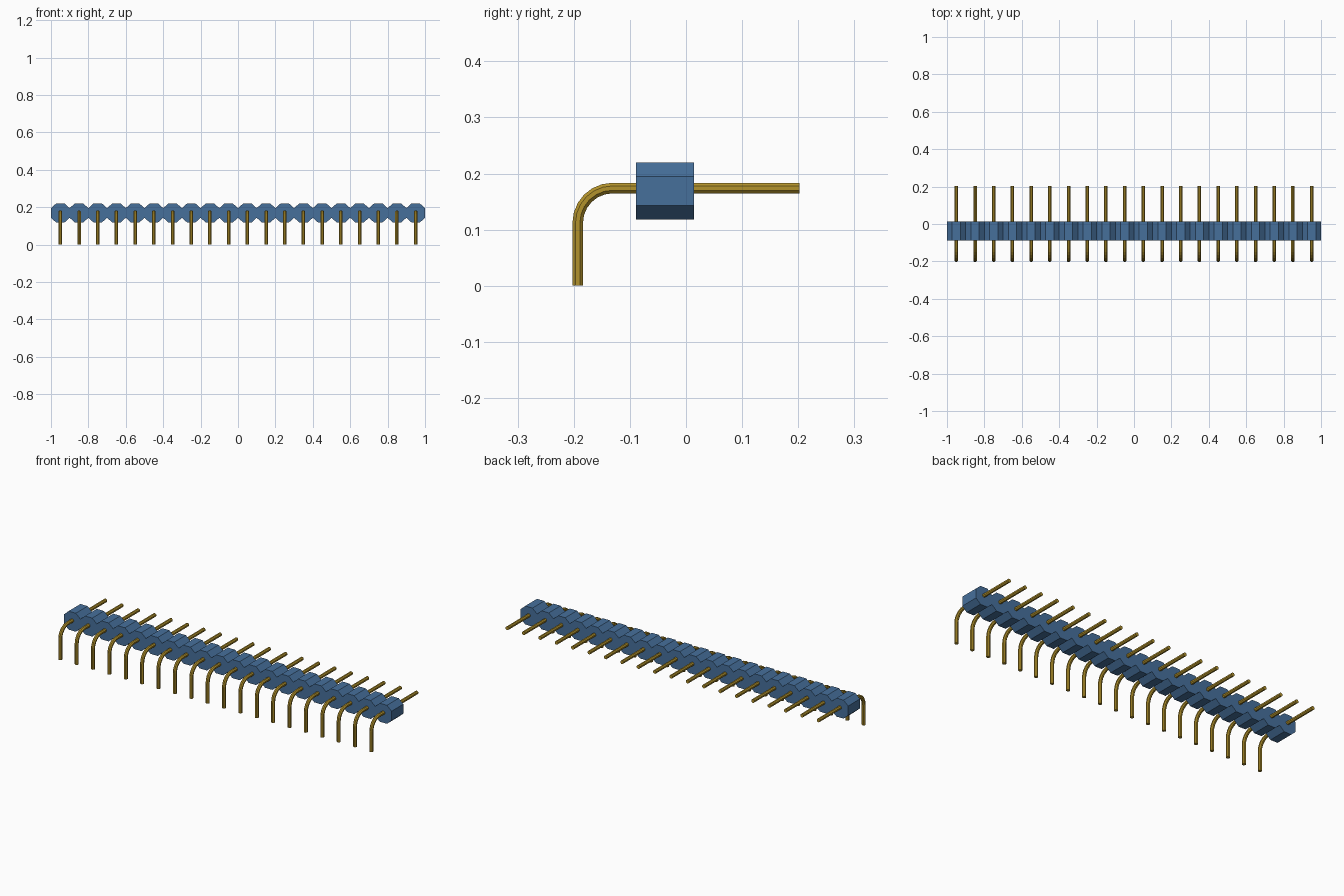
import bpy, bmesh, math
from mathutils import Vector

cube = bpy.data.objects.get("Cube")
if cube:
    bpy.data.objects.remove(cube, do_unlink=True)

COUNT, PITCH = 20, 0.1
CENTRES = [(i - (COUNT - 1) / 2) * PITCH for i in range(COUNT)]


def material(name, rgb):
    mat = bpy.data.materials.new(name)
    mat.use_nodes = True
    mat.diffuse_color = (*rgb, 1)
    mat.node_tree.nodes["Principled BSDF"].inputs["Base Color"].default_value = (*rgb, 1)
    return mat


def add_object(name, bm, mat):
    bmesh.ops.recalc_face_normals(bm, faces=bm.faces)
    mesh = bpy.data.meshes.new(name)
    bm.to_mesh(mesh)
    bm.free()
    mesh.materials.append(mat)
    obj = bpy.data.objects.new(name, mesh)
    bpy.context.collection.objects.link(obj)
    return obj


blue = material("blue plastic", (0.062, 0.162, 0.33))
gold = material("gold metal", (0.45, 0.29, 0.025))

# Housing: a row of chamfered cells, extruded front to back
Y_FRONT, Y_BACK = -0.089, 0.014
Z0, Z1, CHAMFER_X, CHAMFER_Z = 0.118, 0.22, 0.028, 0.025
h = PITCH / 2
top = [(-1, Z1 - CHAMFER_Z)]
for x in CENTRES:
    top += [(x - h + CHAMFER_X, Z1), (x + h - CHAMFER_X, Z1), (x + h, Z1 - CHAMFER_Z)]
bottom = [(x, Z0 + Z1 - z) for x, z in reversed(top)]

bm = bmesh.new()
face = bm.faces.new([bm.verts.new((x, Y_FRONT, z)) for x, z in top + bottom])
new = bmesh.ops.extrude_face_region(bm, geom=[face])["geom"]
bmesh.ops.translate(bm, vec=(0, Y_BACK - Y_FRONT, 0),
                    verts=[v for v in new if isinstance(v, bmesh.types.BMVert)])
add_object("housing", bm, blue)

# Pin path in the YZ plane: (y, z, direction angle), up, round the bend, then back
R, SIDES, BEND, STEPS = 0.0102, 8, 0.062, 6
Y_LEG, Z_PIN, Y_END = -0.193, 0.174, 0.2025
path = [(Y_LEG, 0, math.pi / 2)]
for i in range(STEPS + 1):
    a = math.pi / 2 * (1 - i / STEPS)
    path.append((Y_LEG + BEND * (1 - math.sin(a)), Z_PIN - BEND * (1 - math.cos(a)), a))
path.append((Y_END, Z_PIN, 0))

# Pin: octagonal section swept along the path
bm = bmesh.new()
rings = []
for y, z, a in path:
    side = Vector((0, -math.sin(a), math.cos(a)))
    ring = []
    for k in range(SIDES):
        t = 2 * math.pi * (k + 0.5) / SIDES
        offset = Vector((math.cos(t), 0, 0)) + side * math.sin(t)
        ring.append(bm.verts.new(Vector((0, y, z)) + offset * R))
    rings.append(ring)
for r0, r1 in zip(rings, rings[1:]):
    for k in range(SIDES):
        n = (k + 1) % SIDES
        bm.faces.new((r0[k], r0[n], r1[n], r1[k]))
bm.faces.new(rings[0])
bm.faces.new(rings[-1])
first = add_object("pin_01", bm, gold)

# Repeat the pin along the row, sharing one mesh
for i, x in enumerate(CENTRES):
    pin = first
    if i:
        pin = bpy.data.objects.new(f"pin_{i + 1:02d}", first.data)
        bpy.context.collection.objects.link(pin)
    pin.location.x = x
